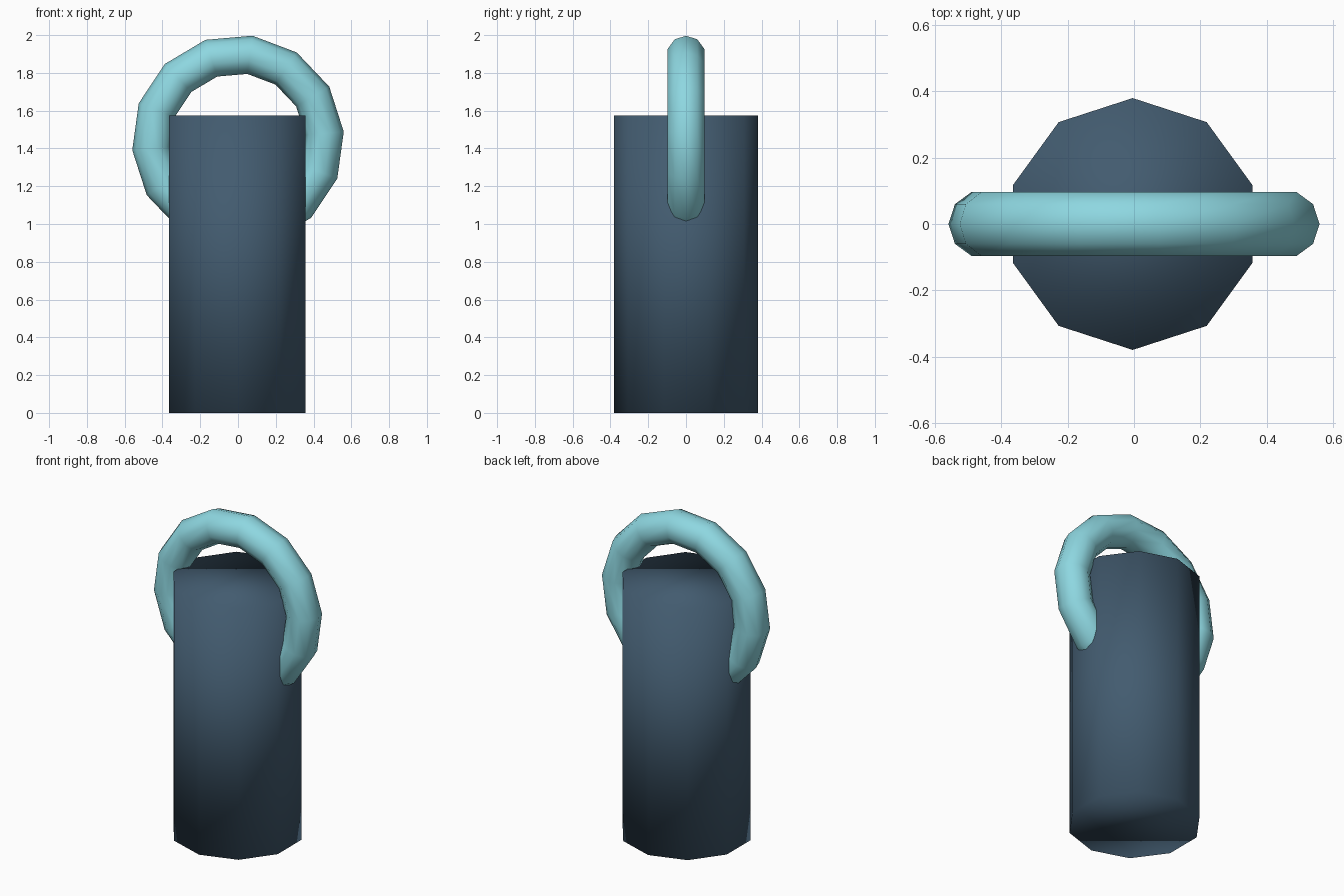
import bpy
from math import radians

cube = bpy.data.objects.get("Cube")
if cube:
    bpy.data.objects.remove(cube, do_unlink=True)


def make_material(name, rgb):
    mat = bpy.data.materials.new(name)
    mat.use_nodes = True
    color = (*rgb, 1)
    mat.diffuse_color = color
    mat.node_tree.nodes["Principled BSDF"].inputs["Base Color"].default_value = color
    return mat


def finish(name, mat):
    obj = bpy.context.object
    obj.name = obj.data.name = name
    obj.data.materials.append(mat)
    bpy.ops.object.shade_smooth()
    return obj


slate = make_material("slate blue", (0.055, 0.105, 0.16))
aqua = make_material("pale aqua", (0.27, 0.68, 0.75))

# Ten-sided body, smoothed across its caps
HEIGHT = 1.575
bpy.ops.mesh.primitive_cylinder_add(vertices=10, radius=0.38, depth=HEIGHT,
                                    location=(-0.004, 0, HEIGHT / 2))
finish("body", slate)

# Upright ring handle passing through the upper body
bpy.ops.mesh.primitive_torus_add(major_segments=14, minor_segments=10,
                                 major_radius=0.46, minor_radius=0.102,
                                 location=(0, 0, 1.44),
                                 rotation=(radians(90), radians(-5), 0))
finish("ring_handle", aqua)
